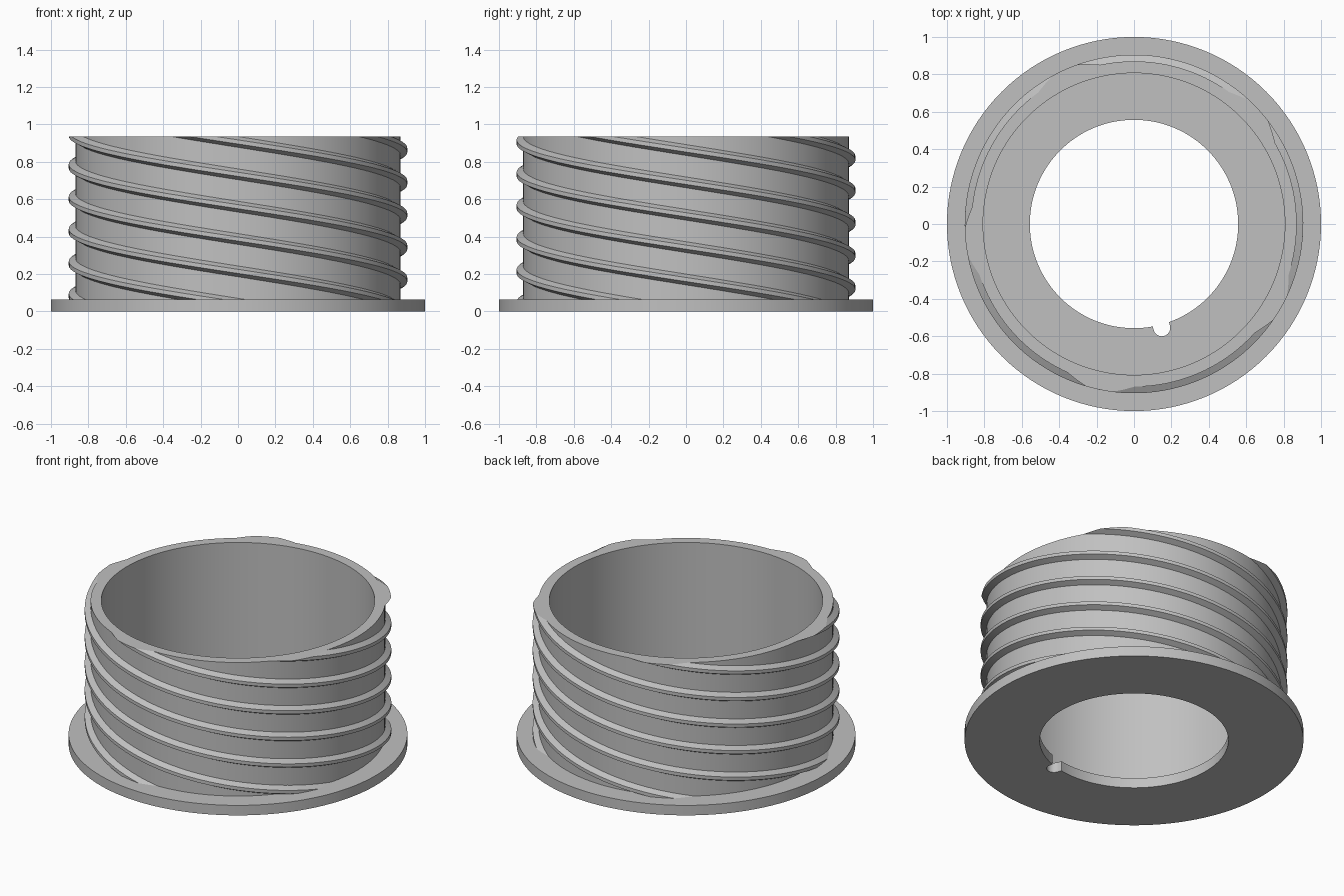
import bpy, bmesh, math
from mathutils import Vector

if "Cube" in bpy.data.objects:
    bpy.data.objects.remove(bpy.data.objects["Cube"])

FLANGE_R, FLANGE_H, TOP = 1.0, 0.065, 0.935
WALL_R, WALL_IN, HOLE_R = 0.87, 0.807, 0.557
STARTS, PITCH = 5, 0.173          # five parallel threads
LEAD = STARTS * PITCH

grey = bpy.data.materials.new("grey plastic")
grey.diffuse_color = (0.53, 0.53, 0.53, 1)
grey.use_nodes = True
grey.node_tree.nodes["Principled BSDF"].inputs["Base Color"].default_value = grey.diffuse_color


def finish(bm, name, angle=25):
    bmesh.ops.recalc_face_normals(bm, faces=bm.faces)
    me = bpy.data.meshes.new(name)
    bm.to_mesh(me)
    bm.free()
    ob = bpy.data.objects.new(name, me)
    bpy.context.collection.objects.link(ob)
    me.materials.append(grey)
    bpy.ops.object.select_all(action='DESELECT')
    ob.select_set(True)
    bpy.context.view_layer.objects.active = ob
    bpy.ops.object.shade_smooth_by_angle(angle=math.radians(angle))
    return ob


def polar(r, a):
    return Vector((r * math.cos(a), r * math.sin(a), 0))


def loop(bm, pts):
    vs = [bm.verts.new(p) for p in pts]
    return [bm.edges.new((vs[i], vs[(i + 1) % len(vs)])) for i in range(len(vs))]


# flange: disc with a hole and a round-ended key notch
N = 128
key_a, key_r, key_c = math.radians(-75), 0.045, 0.575
half = math.asin(key_r / HOLE_R)
hole = [polar(HOLE_R, key_a + half + (2 * math.pi - 2 * half) * i / N) for i in range(N + 1)]
centre = polar(key_c, key_a)
hole += [centre + polar(key_r, key_a - math.pi / 2 + math.pi * i / 12) for i in range(13)]
bm = bmesh.new()
edges = loop(bm, [polar(FLANGE_R, 2 * math.pi * i / N) for i in range(N)]) + loop(bm, hole)
bmesh.ops.triangle_fill(bm, edges=edges, use_beauty=True)
res = bmesh.ops.extrude_face_region(bm, geom=bm.faces[:])
bmesh.ops.translate(bm, vec=(0, 0, FLANGE_H),
                    verts=[g for g in res["geom"] if isinstance(g, bmesh.types.BMVert)])
finish(bm, "flange")

# tube wall: closed ring section turned around z
bm = bmesh.new()
section = loop(bm, [(WALL_IN, 0, 0.06), (WALL_R, 0, 0.06), (WALL_R, 0, TOP), (WALL_IN, 0, TOP)])
bmesh.ops.spin(bm, geom=section, cent=(0, 0, 0), axis=(0, 0, 1), angle=2 * math.pi,
               steps=N, use_merge=True)
bmesh.ops.remove_doubles(bm, verts=bm.verts, dist=1e-5)
finish(bm, "tube_wall")

# threads: trapezoid section swept down a helix, trimmed flat at both ends
profile = [(0.866, -0.031), (0.905, -0.011), (0.905, 0.011), (0.866, 0.031)]
Z_HI, Z_LO, STEPS = TOP + 0.08, -0.05, 160
for s in range(STARTS):
    a_start = math.radians(-30) + 2 * math.pi * s / STARTS   # crest angle at the rim
    a0 = a_start - 2 * math.pi * (Z_HI - TOP) / LEAD
    turn = 2 * math.pi * (Z_HI - Z_LO) / LEAD
    bm = bmesh.new()
    rings = []
    for i in range(STEPS + 1):
        t = i / STEPS
        z = Z_HI + (Z_LO - Z_HI) * t
        rings.append([bm.verts.new(polar(r, a0 + turn * t) + Vector((0, 0, z + dz)))
                      for r, dz in profile])
    for p, q in zip(rings, rings[1:]):
        for j in range(4):
            k = (j + 1) % 4
            bm.faces.new((p[j], p[k], q[k], q[j]))
    for z, n in ((TOP, 1), (0.05, -1)):
        cut = bmesh.ops.bisect_plane(bm, geom=bm.verts[:] + bm.edges[:] + bm.faces[:],
                                     plane_co=(0, 0, z), plane_no=(0, 0, n), clear_outer=True)
        rim = [g for g in cut["geom_cut"] if isinstance(g, bmesh.types.BMEdge)]
        bmesh.ops.triangle_fill(bm, edges=rim, use_beauty=True)
    finish(bm, f"thread_{s + 1}")
